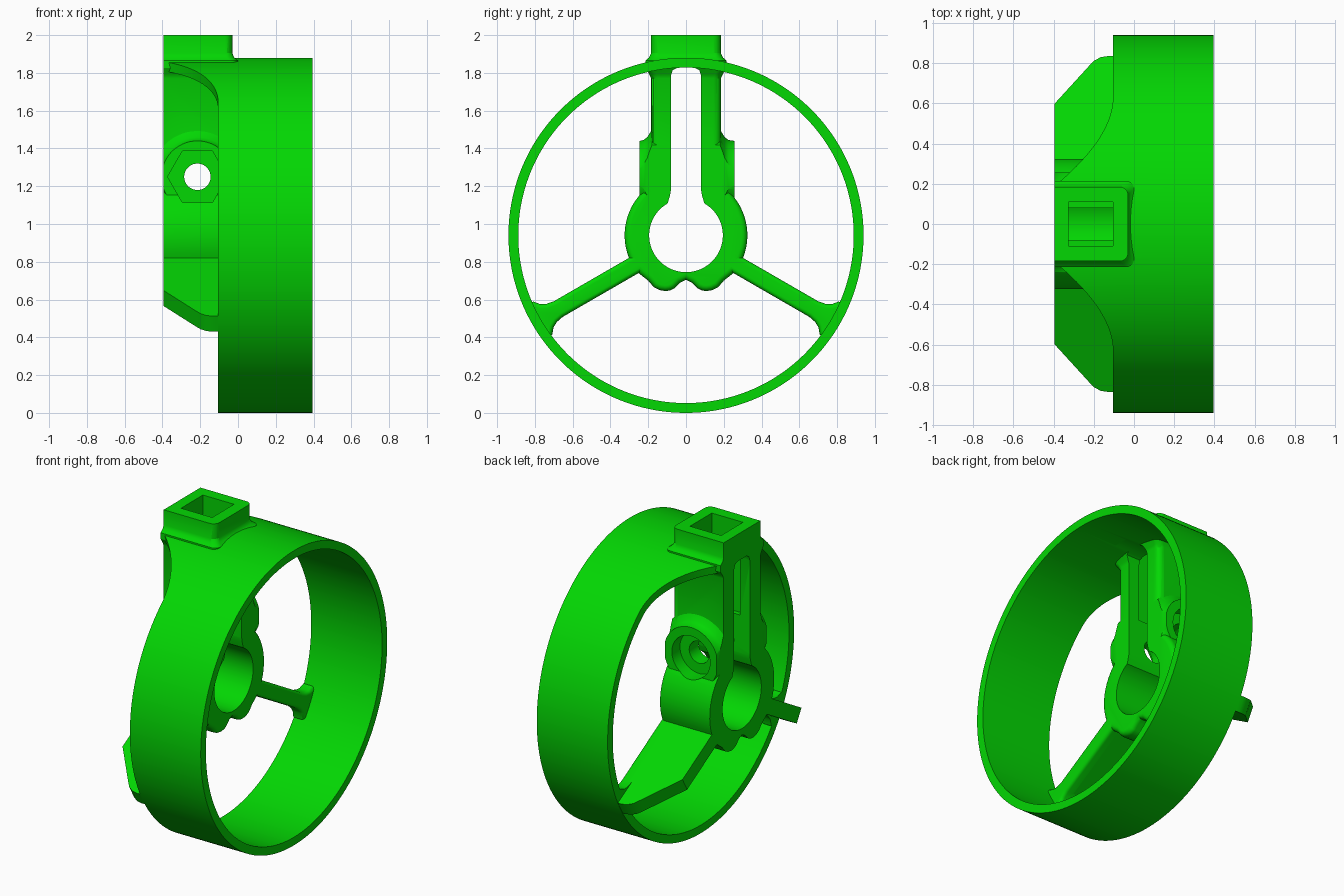
import bpy, bmesh, math
from mathutils import Matrix

if "Cube" in bpy.data.objects:
    bpy.data.objects.remove(bpy.data.objects["Cube"])

CZ = 0.94                    # height of the ring axis
FRONT, BACK, RIM = -0.395, -0.03, -0.105

green = bpy.data.materials.new("green")
green.diffuse_color = (0.001, 0.68, 0.001, 1)
green.use_nodes = True
green.node_tree.nodes["Principled BSDF"].inputs["Base Color"].default_value = green.diffuse_color


def loft(name, sections, round_edge=0.0, closed=False, matrix=None):
    """Skin equal-length loops; optionally round the edges of the last cap."""
    bm = bmesh.new()
    loops = [[bm.verts.new(p) for p in s] for s in sections]
    n = len(loops[0])
    pairs = list(zip(loops, loops[1:]))
    if closed:
        pairs.append((loops[-1], loops[0]))
    for a, b in pairs:
        for i in range(n):
            j = (i + 1) % n
            bm.faces.new((a[i], a[j], b[j], b[i]))
    if not closed:
        bm.faces.new(loops[0][::-1])
        cap = bm.faces.new(loops[-1])
    bm.normal_update()
    if bm.calc_volume(signed=True) < 0:
        bmesh.ops.reverse_faces(bm, faces=bm.faces[:])
    bm.normal_update()
    if round_edge:
        bmesh.ops.bevel(bm, geom=list(cap.edges), offset=round_edge, segments=5,
                        profile=0.5, affect='EDGES', clamp_overlap=True)
    if matrix:
        bm.transform(matrix)
    mesh = bpy.data.meshes.new(name)
    bm.to_mesh(mesh)
    bm.free()
    mesh.materials.append(green)
    obj = bpy.data.objects.new(name, mesh)
    bpy.context.collection.objects.link(obj)
    return obj


def place(pts, axis, d):
    if axis == 'x':
        return [(d, a, b) for a, b in pts]
    if axis == 'y':
        return [(a, d, b) for a, b in pts]
    return [(a, b, d) for a, b in pts]


def prism(name, pts, axis, lo, hi, **kw):
    return loft(name, [place(pts, axis, lo), place(pts, axis, hi)], **kw)


def circle(cx, cy, r, n=64):
    return [(cx + r * math.cos(2 * math.pi * (i + 0.5) / n),
             cy + r * math.sin(2 * math.pi * (i + 0.5) / n)) for i in range(n)]


def box(x0, x1, y0, y1):
    return [(x0, y0), (x1, y0), (x1, y1), (x0, y1)]


def volume(mesh):
    bm = bmesh.new()
    bm.from_mesh(mesh)
    v = bm.calc_volume(signed=True)
    bm.free()
    return v


def combine(target, other, op):
    """Boolean that tries each solver until the resulting volume is plausible."""
    va, vb = volume(target.data), volume(other.data)
    low, high = {'UNION': (max(va, vb), va + vb), 'DIFFERENCE': (va - vb, va),
                 'INTERSECT': (va * 0.3, va)}[op]
    bpy.context.view_layer.objects.active = target
    for solver in ('EXACT', 'MANIFOLD', 'FLOAT'):
        backup = target.data.copy()
        mod = target.modifiers.new(op, 'BOOLEAN')
        mod.operation, mod.object, mod.solver = op, other, solver
        bpy.context.view_layer.update()
        bpy.ops.object.modifier_apply(modifier=mod.name)
        if low - 1e-4 <= volume(target.data) <= high + 1e-4:
            bpy.data.objects.remove(other)
            return
        target.modifiers.clear()
        target.data = backup
    if op != 'UNION':
        bpy.data.objects.remove(other)


# Ring, its front edge sweeping forward at the top to meet the socket block
def ring_front(y, z):
    if z < 0:
        return RIM
    t = min(1, max(0, (0.62 - abs(y)) / 0.43))
    return RIM + (FRONT - RIM) * t ** 1.8


sections = []
for i in range(192):
    a = 2 * math.pi * (i + 0.5) / 192
    c, s = math.cos(a), math.sin(a)
    f = ring_front(0.94 * c, s)
    sections.append([(x, r * c, CZ + r * s) for x, r in
                     ((f, 0.94), (0.395, 0.94), (0.395, 0.888), (f, 0.888))])
body = loft("ring_mount", sections, closed=True)
parts = []

# Hub with two lower lobes
half = [(0.03, 0.69), (0.06, 0.66), (0.085, 0.648), (0.11, 0.645), (0.14, 0.65),
        (0.17, 0.665), (0.2, 0.7), (0.245, 0.735)]
half += [(0.325 * math.cos(math.radians(a)), CZ + 0.325 * math.sin(math.radians(a)))
         for a in range(-32, 54, 5)]
outline = [(0, 0.705)] + half + [(-y, z) for y, z in reversed(half)]
parts.append(prism("hub", outline, 'x', FRONT, BACK, round_edge=0.03))


# Column and socket block, with rounded rear corners
def block_section(grow=0.0):
    x1, w, r = BACK + grow, 0.185 + grow, 0.04
    arc = [(x1 - r + r * math.sin(math.radians(a)),
            w - r + r * math.cos(math.radians(a))) for a in range(0, 91, 15)]
    pts = [(FRONT, w)] + arc
    return pts + [(x, -y) for x, y in reversed(pts)]


parts.append(prism("column", block_section(), 'z', 1.1, 2.0))

# Fillets where the column passes through the ring
parts.append(loft("column_fillet", [place(block_section(g), 'z', z) for g, z in (
    (-0.005, 1.76), (0.008, 1.79), (0.03, 1.825), (0.03, 1.865), (0.01, 1.882), (-0.005, 1.915))]))

# Cross-bolt boss, trimmed flush with the hub faces
boss = loft("bolt_boss", [place(circle(-0.215, 1.25, r), 'y', y) for y, r in (
    (-0.245, 0.19), (-0.225, 0.195), (-0.205, 0.21), (-0.18, 0.25),
    (0.18, 0.25), (0.205, 0.21), (0.225, 0.195), (0.257, 0.19))])
trim = prism("boss_trim", box(FRONT, BACK, -0.5, 0.5), 'z', 0.8, 1.7)
trim.hide_render = True
combine(boss, trim, 'INTERSECT')
parts.append(boss)

# Two spokes: a plate with a chamfered front corner, and a rounded flared back
plate = [(0.25, -0.09), (0.25, FRONT), (0.665, FRONT), (0.88, -0.225), (0.912, -0.198),
         (0.932, -0.165), (0.938, -0.13), (0.938, -0.09)]
edge = [(0.25, 0.0475), (0.78, 0.0475), (0.82, 0.055), (0.85, 0.07),
        (0.875, 0.1), (0.91, 0.11)]
flare = edge + [(r, -t) for r, t in reversed(edge)]
for angle in (-30, 210):
    m = Matrix.Translation((0, 0, CZ)) @ Matrix.Rotation(math.radians(angle), 4, 'X')
    parts.append(loft("spoke_plate", [[(x, r, t) for r, x in plate]
                                      for t in (-0.0475, 0.0475)], matrix=m))
    parts.append(prism("spoke_back", flare, 'x', RIM, BACK, round_edge=0.04, matrix=m))

# Openings: bore, slot, socket, bolt hole, nut pocket and bolt head recess
slot = [(-0.1, 1.1), (0.1, 1.1), (0.085, 1.15), (0.08, 1.18), (0.08, 1.785), (0.07, 1.815),
        (0.045, 1.828), (-0.045, 1.828), (-0.07, 1.815), (-0.08, 1.785),
        (-0.08, 1.18), (-0.085, 1.15)]
hexagon = [(-0.215 + 0.158 * math.cos(math.radians(60 * i)),
            1.25 + 0.158 * math.sin(math.radians(60 * i))) for i in range(6)]
cutters = [
    prism("bore_cutter", circle(0, CZ, 0.195, 96), 'x', -0.5, 0.1),
    prism("slot_cutter", slot, 'x', -0.5, 0.1),
    prism("socket_cutter", box(-0.325, -0.105, -0.11, 0.11), 'z', 1.42, 2.1),
    prism("bolt_cutter", circle(-0.215, 1.25, 0.07, 48), 'y', -0.4, 0.4),
    prism("nut_cutter", hexagon, 'y', -0.4, -0.175),
    prism("head_cutter", circle(-0.215, 1.25, 0.135), 'y', 0.175, 0.4),
]
for p in parts:
    combine(body, p, 'UNION')
for c in cutters:
    c.hide_render = True
    combine(body, c, 'DIFFERENCE')

# Smooth shading with sharp edges kept
bpy.ops.object.select_all(action='DESELECT')
for obj in bpy.context.collection.objects:
    obj.select_set(True)
bpy.context.view_layer.objects.active = body
bpy.ops.object.shade_smooth_by_angle(angle=math.radians(30))
